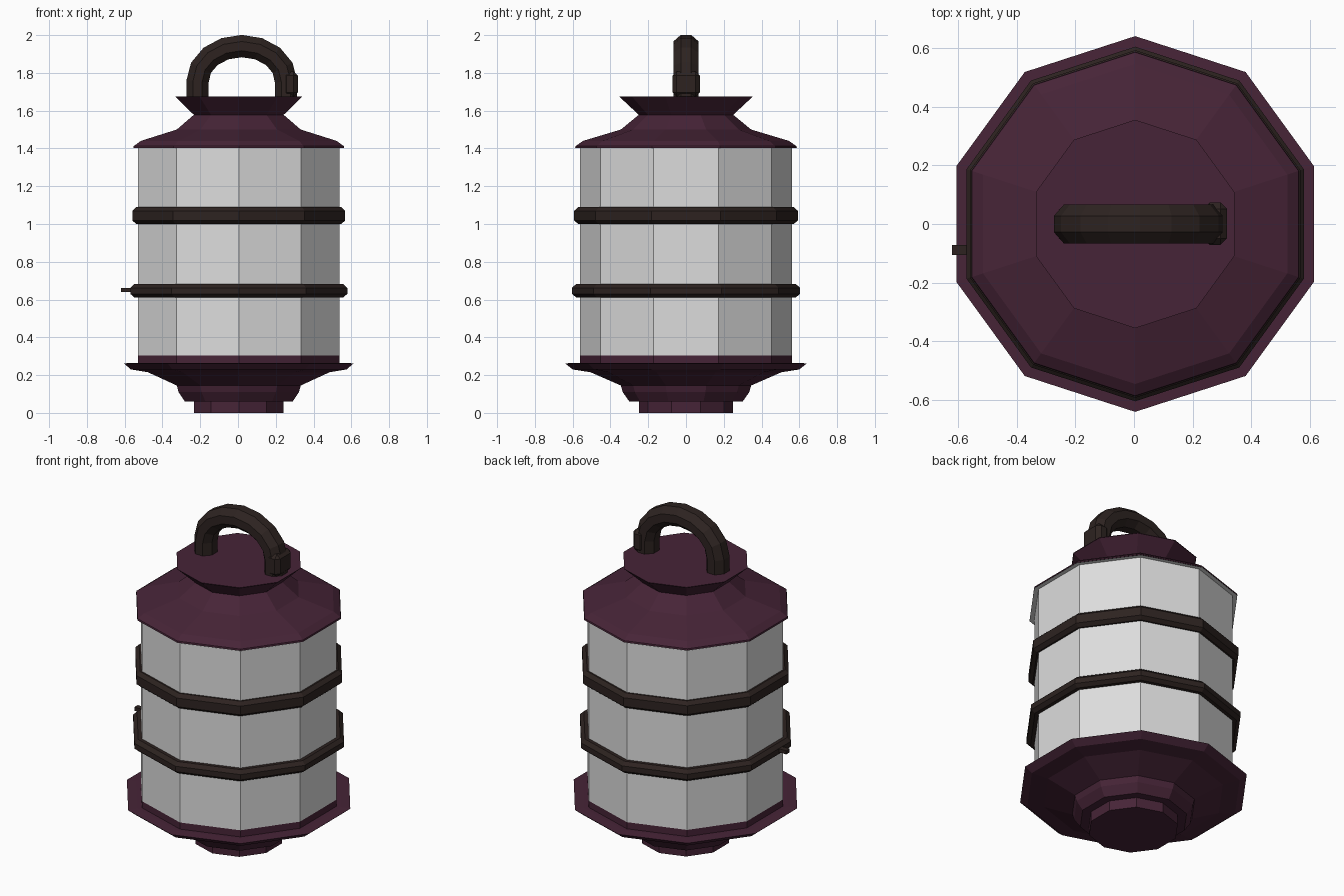
import bpy, bmesh, math
from mathutils import Vector

if "Cube" in bpy.data.objects:
    bpy.data.objects.remove(bpy.data.objects["Cube"])

X0 = 0.004   # body is nudged sideways by the small latch
SIDES = 10


def material(name, rgb):
    m = bpy.data.materials.new(name)
    m.diffuse_color = (*rgb, 1)
    m.use_nodes = True
    m.node_tree.nodes["Principled BSDF"].inputs["Base Color"].default_value = m.diffuse_color
    return m


PURPLE = material("dark_purple", (0.062, 0.0175, 0.038))
IRON = material("dark_iron", (0.026, 0.0165, 0.0145))
GLASS = material("pale_grey_glass", (0.72, 0.72, 0.72))


def finish(bm, name, mat, recalc=True):
    if recalc:
        bmesh.ops.recalc_face_normals(bm, faces=bm.faces)
    me = bpy.data.meshes.new(name)
    bm.to_mesh(me)
    bm.free()
    me.materials.append(mat)
    ob = bpy.data.objects.new(name, me)
    bpy.context.collection.objects.link(ob)
    return ob


def bridge(bm, a, b):
    n = len(a)
    for i in range(n):
        bm.faces.new((a[i], a[(i + 1) % n], b[(i + 1) % n], b[i]))


def lathe(name, profile, mat, caps=True, loop=False):
    """Ten-sided turned part from (radius, height) points, listed bottom to top."""
    bm = bmesh.new()
    rings = []
    for r, z in profile:
        rings.append([bm.verts.new((X0 + r * math.cos(a), r * math.sin(a), z))
                      for a in (math.pi / 2 + i * math.tau / SIDES for i in range(SIDES))])
    for a, b in zip(rings, rings[1:]):
        bridge(bm, a, b)
    if loop:
        bridge(bm, rings[-1], rings[0])
    elif caps:
        bm.faces.new(rings[0][::-1])
        bm.faces.new(rings[-1])
    return finish(bm, name, mat, recalc=caps or loop)


def box(name, lo, hi, mat, bevel=0):
    bm = bmesh.new()
    bmesh.ops.create_cube(bm, size=1)
    for v in bm.verts:
        v.co = Vector([l + (c + 0.5) * (h - l) for l, h, c in zip(lo, hi, v.co)])
    if bevel:
        bmesh.ops.bevel(bm, geom=bm.edges[:], offset=bevel, segments=1, affect='EDGES')
    return finish(bm, name, mat)


# base with foot, bowl, flange and collar
lathe("base", [(0.25, 0), (0.25, 0.06), (0.30, 0.06), (0.335, 0.11), (0.345, 0.145),
               (0.505, 0.215), (0.60, 0.23), (0.64, 0.262), (0.585, 0.265),
               (0.56, 0.265), (0.56, 0.305)], PURPLE)

# glass body, with the pale lip under the roof edge
lathe("glass_body", [(0.56, 0.305), (0.56, 1.402), (0.587, 1.402)], GLASS, caps=False)

# roof rising to a neck and flaring to a flat cap
lathe("roof", [(0.587, 1.403), (0.585, 1.412), (0.545, 1.44), (0.345, 1.50),
               (0.25, 1.578), (0.355, 1.676)], PURPLE, caps=False)
lathe("roof_cap", [(0.355, 1.674), (0.355, 1.676)], PURPLE)

# iron hoops round the glass
for name, r, z0, z1 in (("upper_hoop", 0.592, 1.0, 1.09), ("lower_hoop", 0.604, 0.612, 0.682)):
    lathe(name, [(0.55, z0), (r - 0.022, z0), (r, z0 + 0.018),
                 (r, z1 - 0.02), (r - 0.022, z1), (0.55, z1)], IRON, loop=True)
box("hoop_latch", (-0.62, -0.105, 0.64), (-0.55, -0.072, 0.662), IRON)

# arched handle: eight-sided tube swept along legs and a half ellipse
path = [Vector((-0.214, 0, 1.67))]
path += [Vector((0.02 - 0.234 * math.cos(t), 0, 1.755 + 0.187 * math.sin(t)))
         for t in (i * math.pi / 8 for i in range(9))]
path.append(Vector((0.254, 0, 1.67)))
bm = bmesh.new()
rings = []
for i, p in enumerate(path):
    d = (path[min(i + 1, len(path) - 1)] - path[max(i - 1, 0)]).normalized()
    side = Vector((-d.z, 0, d.x))
    ring = []
    for k in range(8):
        a = math.pi / 8 + k * math.pi / 4
        s = 1 / math.cos(math.pi / 8)
        ring.append(bm.verts.new(p + side * (0.059 * s * math.cos(a))
                                 + Vector((0, 0.067 * s * math.sin(a), 0))))
    rings.append(ring)
for a, b in zip(rings, rings[1:]):
    bridge(bm, a, b)
bm.faces.new(rings[0])
bm.faces.new(rings[-1])
finish(bm, "handle", IRON)

# block on the right leg of the handle
box("handle_block", (0.235, -0.071, 1.674), (0.317, 0.073, 1.808), IRON, 0.022)
